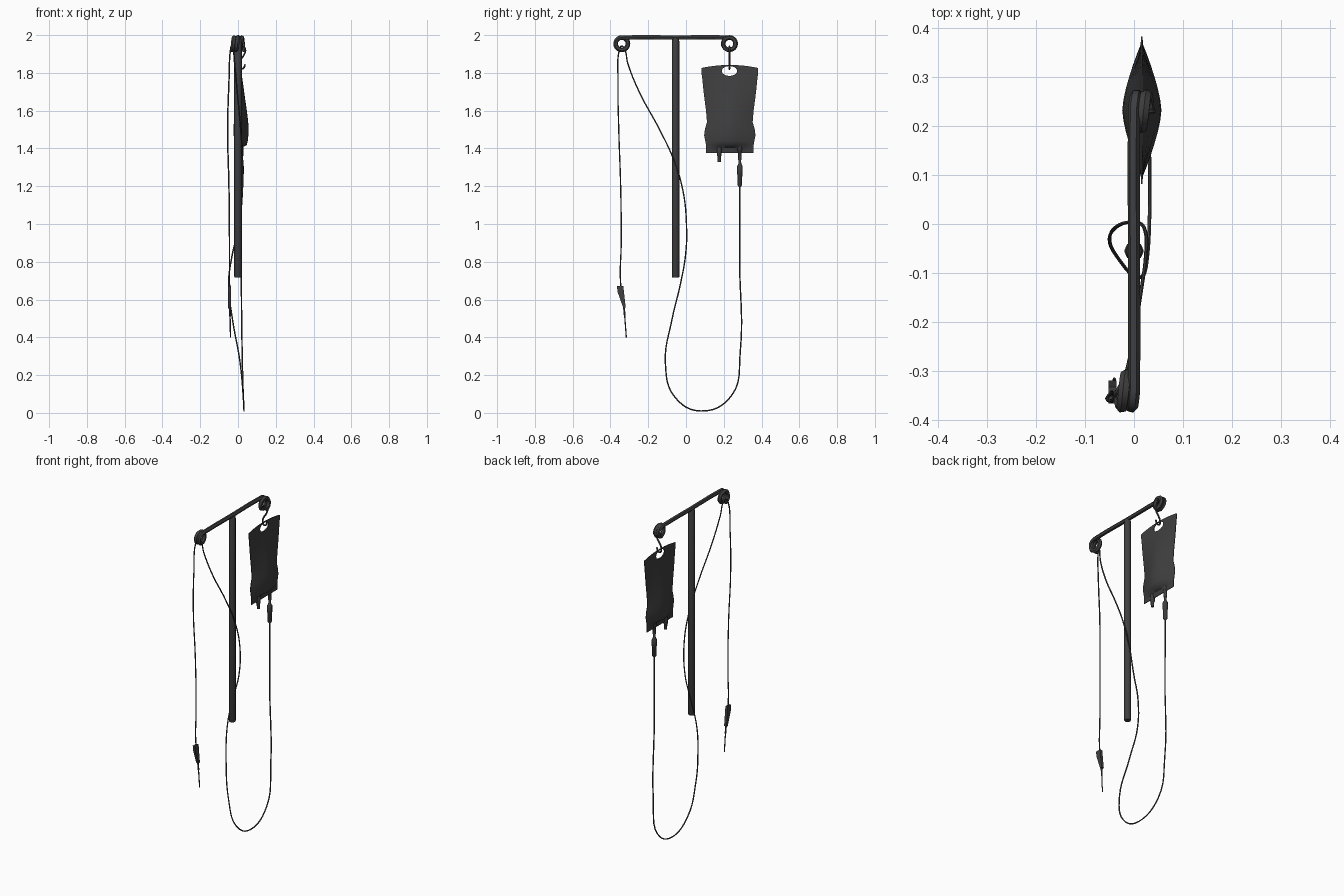
import bpy, bmesh, math
from mathutils import Vector

if "Cube" in bpy.data.objects:
    bpy.data.objects.remove(bpy.data.objects["Cube"])

dark = bpy.data.materials.new("dark_grey")
dark.diffuse_color = (0.05, 0.05, 0.05, 1)
dark.use_nodes = True
dark.node_tree.nodes["Principled BSDF"].inputs["Base Color"].default_value = dark.diffuse_color


def finish(ob, smooth=True):
    ob.data.materials.append(dark)
    bpy.ops.object.select_all(action='DESELECT')
    ob.select_set(True)
    bpy.context.view_layer.objects.active = ob
    if ob.type == 'CURVE':
        bpy.ops.object.convert(target='MESH')
    if smooth:
        bpy.ops.object.shade_smooth_by_angle(angle=math.radians(50))
    return bpy.context.view_layer.objects.active


def link(name, data):
    ob = bpy.data.objects.new(name, data)
    bpy.context.collection.objects.link(ob)
    return ob


def tube(name, pts, r, res=6, bevel=1):
    """Round tube following a smooth path."""
    cu = bpy.data.curves.new(name, 'CURVE')
    cu.dimensions = '3D'
    cu.bevel_depth, cu.bevel_resolution = r, bevel
    cu.use_fill_caps = True
    cu.resolution_u = res
    sp = cu.splines.new('BEZIER')
    sp.bezier_points.add(len(pts) - 1)
    for bp, p in zip(sp.bezier_points, pts):
        bp.co = p
        bp.handle_left_type = bp.handle_right_type = 'AUTO'
    return finish(link(name, cu))


def lathe(name, x, y, profile, n=8):
    """Turned part: profile is (radius, z) from bottom to top."""
    bm = bmesh.new()
    rings = [[bm.verts.new((x + r * math.cos(2 * math.pi * i / n),
                            y + r * math.sin(2 * math.pi * i / n), z))
              for i in range(n)] for r, z in profile]
    for a, b in zip(rings, rings[1:]):
        for i in range(n):
            bm.faces.new((a[i], a[(i + 1) % n], b[(i + 1) % n], b[i]))
    bm.faces.new(rings[0][::-1])
    bm.faces.new(rings[-1])
    me = bpy.data.meshes.new(name)
    bm.to_mesh(me)
    return finish(link(name, me))


# pole
lathe("pole", 0, -0.055, [(0.018, 0.718), (0.02, 0.722), (0.02, 1.965), (0.016, 1.985)])

# crossbar with a one and a half turn pigtail loop at each end
R, ZC, N = 0.0325, 1.9545, 12


def pigtail(yc, s):
    return [(s * 0.03 * i / (1.5 * N), yc + s * R * math.sin(2 * math.pi * i / N),
             ZC + R * math.cos(2 * math.pi * i / N)) for i in range(N * 3 // 2 + 1)]


tube("crossbar", pigtail(-0.34, -1)[::-1] + [(0, -0.055, ZC + R)] + pigtail(0.23, 1), 0.0125, 2)

# wire hook between loop and bag
hook = [(0.0, 1.915), (0.01, 1.936), (0.028, 1.938), (0.039, 1.925), (0.034, 1.9),
        (0.014, 1.868), (0.007, 1.845), (0.014, 1.822), (0.028, 1.824), (0.038, 1.845)]
tube("hook", [(x, 0.23, z) for x, z in hook], 0.005, 4)

# fluid bag: rows of (z, half width, half thickness), pillow shaped across
BX, BY = 0.016, 0.232
rows = [(1.376, 0.126, 0.002), (1.405, 0.126, 0.006), (1.418, 0.126, 0.030), (1.44, 0.130, 0.036),
        (1.47, 0.136, 0.039), (1.50, 0.132, 0.040), (1.54, 0.121, 0.038), (1.60, 0.126, 0.031),
        (1.66, 0.134, 0.022), (1.72, 0.141, 0.014), (1.77, 0.146, 0.007), (1.80, 0.150, 0.003),
        (1.826, 0.150, 0.002)]
C = 12
bm = bmesh.new()
sheets = []
for s in (1, -1):
    sheet = []
    for k, (z, w, t) in enumerate(rows):
        line = []
        for i in range(C + 1):
            u = 2 * i / C - 1
            th = 0.0015 + (t - 0.0015) * (1 - abs(u) ** 1.5)
            dz = 0.016 * (1 - u * u) if k == len(rows) - 1 else 0
            line.append(bm.verts.new((BX + s * th, BY + w * u, z + dz)))
        sheet.append(line)
    sheets.append(sheet)
    for a, b in zip(sheet, sheet[1:]):
        for i in range(C):
            bm.faces.new((a[i], a[i + 1], b[i + 1], b[i]))
F, B = sheets
rim = [(k, 0) for k in range(len(rows))] + [(len(rows) - 1, i) for i in range(1, C + 1)]
rim += [(k, C) for k in range(len(rows) - 2, -1, -1)] + [(0, i) for i in range(C - 1, 0, -1)]
for (k, i), (l, j) in zip(rim, rim[1:] + rim[:1]):
    bm.faces.new((F[k][i], F[l][j], B[l][j], B[k][i]))
bmesh.ops.recalc_face_normals(bm, faces=bm.faces)
me = bpy.data.meshes.new("fluid_bag")
bm.to_mesh(me)
bag = link("fluid_bag", me)

# hanging hole cut through the bag
bpy.ops.mesh.primitive_cylinder_add(vertices=20, radius=1, depth=0.2, location=(BX, 0.23, 1.810),
                                    rotation=(0, math.pi / 2, 0))
cutter = bpy.context.object
cutter.name = "hole_cutter"
cutter.scale = (0.026, 0.041, 1)
cutter.hide_render = True
mod = bag.modifiers.new("hole", 'BOOLEAN')
mod.object, mod.solver = cutter, 'EXACT'
bpy.context.view_layer.objects.active = bag
bpy.ops.object.modifier_apply(modifier="hole")
bpy.data.objects.remove(cutter)
finish(bag)

# ports and drip chamber under the bag
lathe("injection_port", BX, 0.176, [(0.009, 1.328), (0.01, 1.358), (0.013, 1.362), (0.013, 1.40), (0.009, 1.412)])
lathe("outlet_port", BX, 0.285, [(0.01, 1.34), (0.01, 1.385), (0.013, 1.388), (0.013, 1.412)])
lathe("drip_chamber", BX, 0.285, [(0.004, 1.195), (0.012, 1.205), (0.013, 1.262), (0.015, 1.265), (0.015, 1.305),
                                  (0.008, 1.318), (0.006, 1.35)])

# long line: down from the chamber, round the pole, over the loop and down again
tube("line", [(0.016, 0.285, 1.21), (0.017, 0.284, 0.8), (0.022, 0.287, 0.32), (0.028, 0.24, 0.09),
              (0.032, 0.08, 0.010), (0.028, -0.06, 0.085), (0.012, -0.109, 0.26), (-0.03, -0.073, 0.5),
              (-0.05, -0.03, 0.68), (-0.03, -0.002, 0.84), (0.004, 0.003, 0.98), (0.023, -0.015, 1.17),
              (0.024, -0.065, 1.34), (0.014, -0.14, 1.5), (-0.004, -0.248, 1.7), (-0.018, -0.308, 1.85),
              (-0.028, -0.328, 1.932), (-0.034, -0.34, 1.942), (-0.04, -0.353, 1.92), (-0.048, -0.36, 1.75),
              (-0.055, -0.356, 1.5), (-0.048, -0.346, 1.2), (-0.045, -0.343, 0.9), (-0.045, -0.347, 0.7),
              (-0.043, -0.329, 0.55)], 0.0038)

# roller clamp: side profile (y, z) given thickness in x
bm = bmesh.new()
prof = [(-0.331, 0.552), (-0.319, 0.556), (-0.332, 0.672), (-0.366, 0.672), (-0.362, 0.64)]
face = bm.faces.new([bm.verts.new((-0.052, y, z)) for y, z in prof])
ext = bmesh.ops.extrude_face_region(bm, geom=[face])
bmesh.ops.translate(bm, vec=Vector((0.016, 0, 0)),
                    verts=[g for g in ext['geom'] if isinstance(g, bmesh.types.BMVert)])
bmesh.ops.recalc_face_normals(bm, faces=bm.faces)
me = bpy.data.meshes.new("roller_clamp")
bm.to_mesh(me)
finish(link("roller_clamp", me), False)

# needle hub and needle
tube("needle_hub", [(-0.043, -0.329, 0.565), (-0.042, -0.324, 0.51)], 0.005, 1)
tube("needle", [(-0.042, -0.325, 0.52), (-0.04, -0.316, 0.40)], 0.0033, 1)
